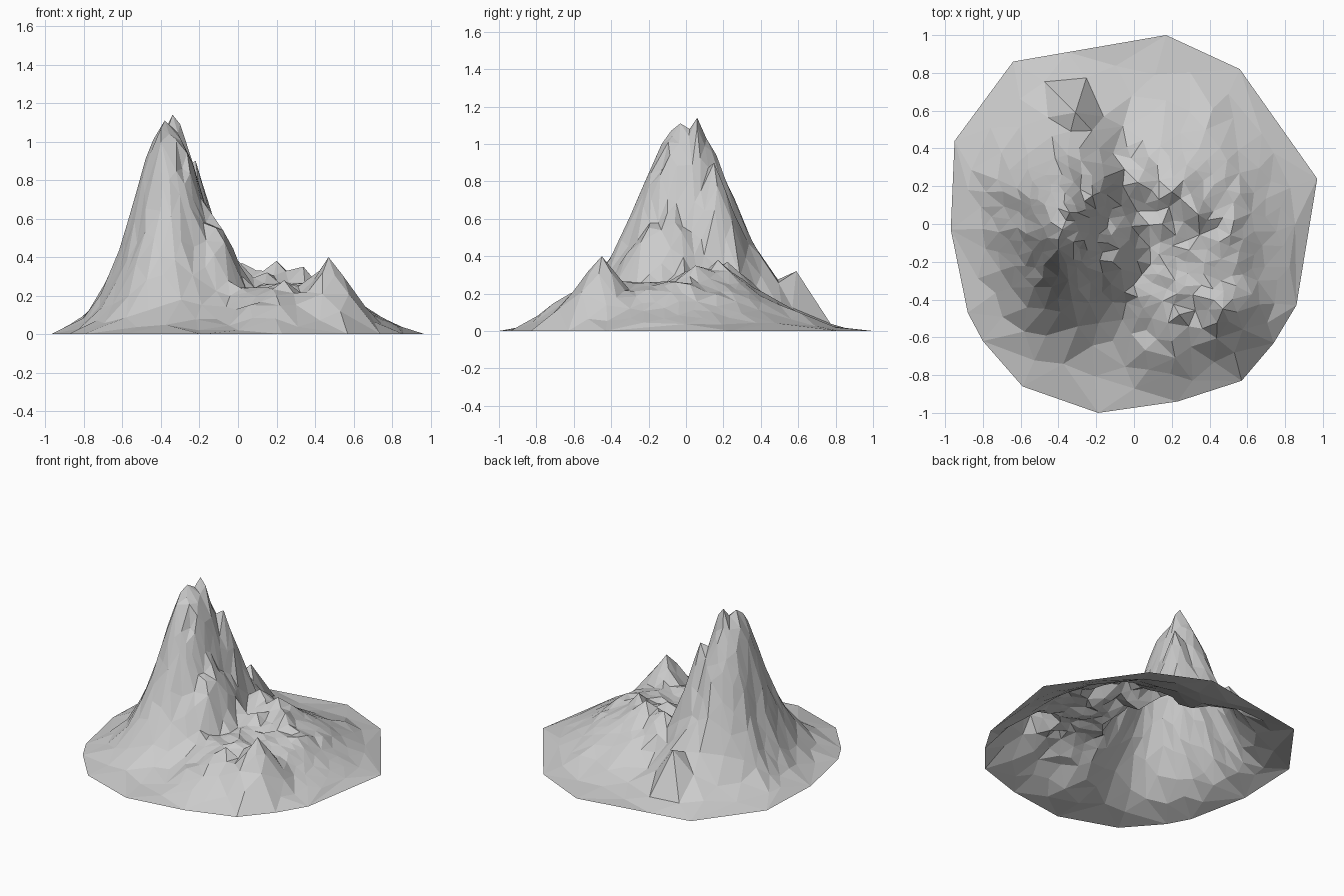
import bpy
import bmesh
import math
import random
from mathutils import Vector, noise, geometry

random.seed(5)
if "Cube" in bpy.data.objects:
    bpy.data.objects.remove(bpy.data.objects["Cube"], do_unlink=True)

# Irregular outer edge of the ground sheet, counter-clockwise
RIM = [(-.19, -1), (.23, -.94), (.57, -.83), (.74, -.63), (.86, -.43), (.97, .24), (.56, .82),
       (.17, 1), (-.35, .91), (-.64, .86), (-.95, .44), (-.97, -.03), (-.88, -.47), (-.8, -.62), (-.59, -.86)]

# Radius and height pairs of the main peak and of the low massif beside it
PEAK_PROFILE = [(0, 1.1), (.06, 1.07), (.14, .99), (.21, .87), (.3, .66), (.36, .51),
                (.44, .37), (.56, .2), (.7, .08), (.85, .03), (1, 0)]
MASSIF_PROFILE = [(0, .25), (.3, .25), (.42, .18), (.52, .1), (.65, .04), (.78, 0)]

# Lesser crags: x, y, height, x radius, y radius, and a power under 1 for a flat top
CRAGS = [(.47, -.45, .4, .28, .32, .9), (.24, -.48, .28, .3, .2, .6),   # south-east summit and its arm
         (.2, .17, .38, .3, .24, .4), (.02, .22, .37, .25, .25, .5),    # rim above the basin
         (.15, 0, .32, .3, .25, .4), (.34, .05, .35, .2, .2, .6),       # plateau and its east rim
         (-.29, .4, .4, .22, .28, .7), (-.31, .59, .32, .2, .2, .7),    # northern spur
         (.38, .5, .14, .12, .4, .6), (.53, .02, .25, .2, .25, .6),     # eastern edge
         (.2, -.62, .2, .35, .22, .6),                                  # front shelf
         (-.22, .15, .9, .19, .24, .6), (-.29, -.13, .86, .12, .14, .9),  # shoulders of the peak
         (-.14, -.1, .63, .2, .34, .4)]                                 # eastern buttress

# Jagged summit points
CROWN = [(-.34, .06, 1.14), (-.38, -.03, 1.11), (-.4, -.08, 1.07), (-.44, .01, 1.01),
         (-.36, .02, 1.08), (-.3, .06, 1.09), (-.4, -.13, 1)]


def along(profile, d):
    """Height of a profile at distance d."""
    for (d0, h0), (d1, h1) in zip(profile, profile[1:]):
        if d <= d1:
            return h0 + (h1 - h0) * (d - d0) / (d1 - d0)
    return 0


def height(x, y):
    """Terrain height: peak, massif and crags, whichever is highest, with ribs on the peak."""
    dx = x + .36
    a = math.atan2(y, dx)
    d = math.hypot(dx / (.68 if dx < 0 else .63), y / (.94 if y > 0 else 1))
    steeper = .12 * max(0, math.cos(a + math.radians(145))) ** 2
    rib = noise.noise(Vector((3 * math.cos(a), 3 * math.sin(a), 2 * d)))
    z = along(PEAK_PROFILE, d * (1 + steeper + .08 * rib))
    z = max(z, along(MASSIF_PROFILE, math.hypot(x - .2, (y + .05) / 1.2)))
    for cx, cy, top, rx, ry, power in CRAGS:
        fall = 1 - math.hypot((x - cx) / rx, (y - cy) / ry)
        if fall > 0:
            z = max(z, top * fall ** power)
    rough = noise.noise(Vector((x, y, 0)) * 7) + random.uniform(-.5, .5)
    z += .025 * rough * min(1, z / .25)
    return min(max(z, .004), 1.08)


def inside(x, y, margin):
    """True when a point lies within the rim by the margin."""
    for (ax, ay), (bx, by) in zip(RIM, RIM[1:] + RIM[:1]):
        side = (bx - ax) * (y - ay) - (by - ay) * (x - ax)
        if side < margin * math.hypot(bx - ax, by - ay):
            return False
    return True


# Scatter points: dense on the peak, looser on the massif, sparse on the apron
points = [(x, y, 0) for x, y in RIM] + CROWN + [c[:3] for c in CRAGS]
for _ in range(9000):
    x, y = random.uniform(-1, 1), random.uniform(-1, 1)
    peak_gap = .04 + .2 * max(0, math.hypot(x + .36, y) - .25)
    massif_gap = .055 + .2 * max(0, math.hypot(x - .2, y + .1) - .45)
    gap = min(peak_gap, massif_gap)
    if inside(x, y, gap * .7) and all(math.hypot(x - p[0], y - p[1]) > gap for p in points):
        points.append((x, y, height(x, y)))

# Triangulate the sheet within the rim
flat = [Vector(p[:2]) for p in points]
verts, _, faces, origin, _, _ = geometry.delaunay_2d_cdt(flat, [], [list(range(len(RIM)))], 1, 1e-5)
bm = bmesh.new()
sheet = [bm.verts.new((v.x, v.y, points[o[0]][2] if o else 0)) for v, o in zip(verts, origin)]
for f in faces:
    bm.faces.new([sheet[i] for i in f])
bmesh.ops.delete(bm, geom=[v for v in bm.verts if not v.link_faces], context='VERTS')
bm.normal_update()
bmesh.ops.reverse_faces(bm, faces=[f for f in bm.faces if f.normal.z < 0])

mesh = bpy.data.meshes.new("mountain")
bm.to_mesh(mesh)
bm.free()
mountain = bpy.data.objects.new("mountain", mesh)
bpy.context.collection.objects.link(mountain)

# Single stone colour, flat faces
stone = bpy.data.materials.new("grey stone")
stone.use_nodes = True
stone.diffuse_color = (.6, .6, .6, 1)
stone.node_tree.nodes["Principled BSDF"].inputs["Base Color"].default_value = (.6, .6, .6, 1)
mesh.materials.append(stone)
